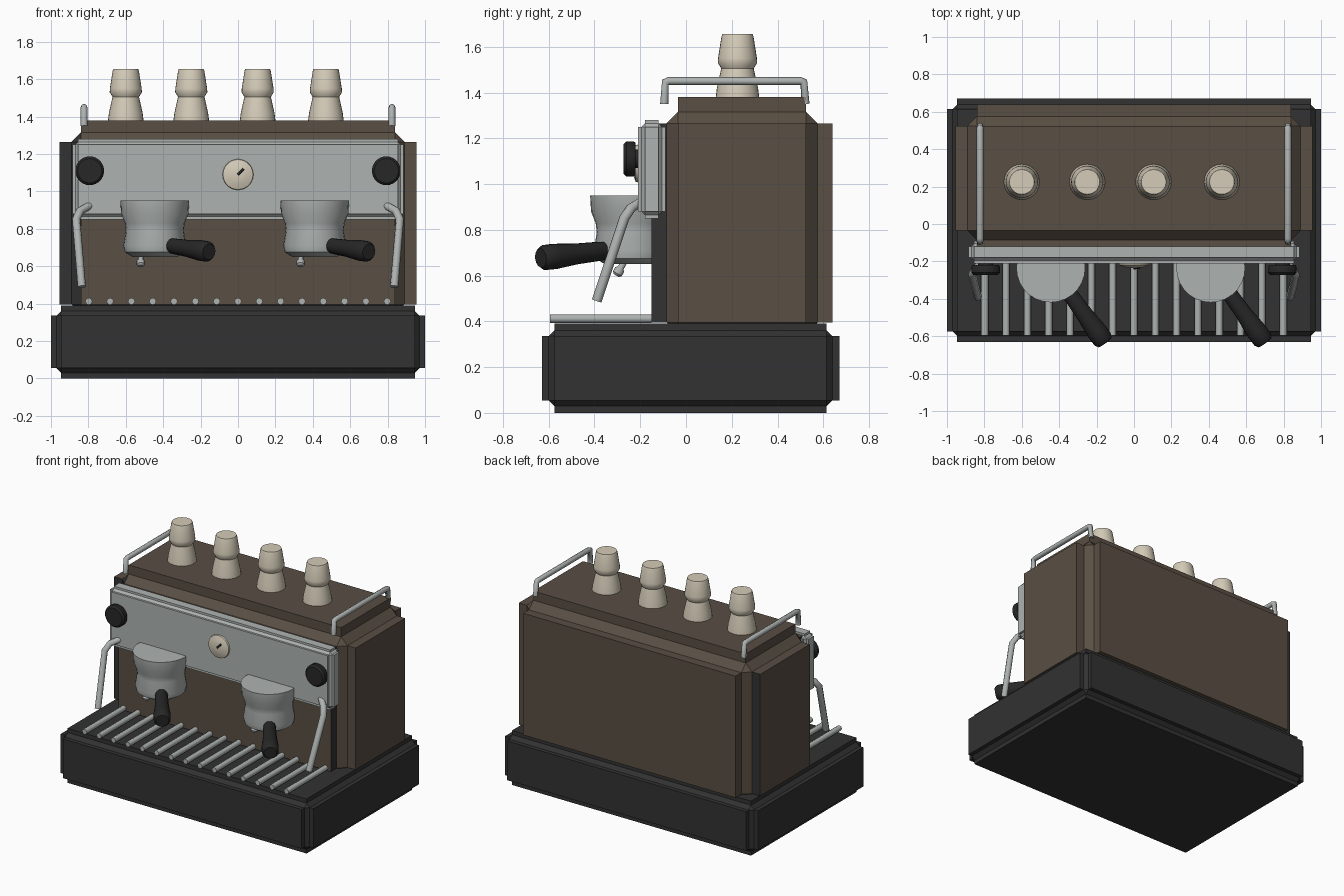
import bpy, bmesh, math
from mathutils import Vector

cube = bpy.data.objects.get("Cube")
if cube:
    bpy.data.objects.remove(cube, do_unlink=True)


def material(name, rgb):
    m = bpy.data.materials.new(name)
    m.use_nodes = True
    m.diffuse_color = (*rgb, 1)
    m.node_tree.nodes["Principled BSDF"].inputs["Base Color"].default_value = (*rgb, 1)
    return m


BROWN = material("brown enamel", (0.1, 0.077, 0.057))
DARK = material("charcoal base", (0.032, 0.032, 0.032))
BLACK = material("black rubber", (0.02, 0.02, 0.02))
STEEL = material("brushed steel", (0.42, 0.45, 0.44))
CREAM = material("cream ceramic", (0.66, 0.6, 0.48))


def finish(bm, name, *mats, smooth=None):
    bmesh.ops.recalc_face_normals(bm, faces=bm.faces)
    me = bpy.data.meshes.new(name)
    bm.to_mesh(me)
    bm.free()
    ob = bpy.data.objects.new(name, me)
    bpy.context.collection.objects.link(ob)
    for m in mats:
        me.materials.append(m)
    if smooth:
        bpy.ops.object.select_all(action='DESELECT')
        ob.select_set(True)
        bpy.context.view_layer.objects.active = ob
        bpy.ops.object.shade_smooth_by_angle(angle=math.radians(smooth))
    return ob


def panel_box(name, lo, hi, step, chamfer, *mats, rule=None):
    """Chamfered box whose six main faces are raised as panels."""
    lo, hi = Vector(lo), Vector(hi)
    mid, size = (lo + hi) / 2, hi - lo
    bm = bmesh.new()
    bmesh.ops.create_cube(bm, size=1)
    for v in bm.verts:
        v.co = Vector(v.co[i] * (size[i] - 2 * step) for i in range(3)) + mid
    bmesh.ops.bevel(bm, geom=bm.edges[:], offset=chamfer, segments=1, affect='EDGES')
    bm.normal_update()
    main = [f for f in bm.faces if max(abs(c) for c in f.normal) > 0.99]
    raised = bmesh.ops.extrude_discrete_faces(bm, faces=main)["faces"]
    bm.normal_update()
    for f in raised:
        n = f.normal.copy()
        for v in f.verts:
            v.co += n * step
    bmesh.ops.recalc_face_normals(bm, faces=bm.faces)
    bm.normal_update()
    if rule:
        for f in bm.faces:
            f.material_index = int(rule(f.calc_center_median(), f.normal))
    return finish(bm, name, *mats)


def lathe(name, profile, origin, mat, axis=(0, 0, 1), segs=28, angle=40):
    """Revolve (radius, height) points round an axis through origin."""
    bm = bmesh.new()
    pts = [(0, profile[0][1]), *profile, (0, profile[-1][1])]
    vs = [bm.verts.new((r, 0, h)) for r, h in pts]
    es = [bm.edges.new(p) for p in zip(vs, vs[1:])]
    bmesh.ops.spin(bm, geom=vs + es, cent=(0, 0, 0), axis=(0, 0, 1),
                   angle=math.tau, steps=segs)
    bmesh.ops.remove_doubles(bm, verts=bm.verts, dist=1e-4)
    rot = Vector((0, 0, 1)).rotation_difference(Vector(axis)).to_matrix()
    for v in bm.verts:
        v.co = rot @ v.co + Vector(origin)
    return finish(bm, name, mat, smooth=angle)


def tube(name, points, radius, mat):
    cu = bpy.data.curves.new(name, 'CURVE')
    cu.dimensions = '3D'
    cu.bevel_depth = radius
    cu.bevel_resolution = 2
    cu.use_fill_caps = True
    sp = cu.splines.new('POLY')
    sp.points.add(len(points) - 1)
    for p, co in zip(sp.points, points):
        p.co = (*co, 1)
    cu.materials.append(mat)
    ob = bpy.data.objects.new(name, cu)
    bpy.context.collection.objects.link(ob)
    return ob


# Base, housing and control panel
panel_box("base", (-1, -0.63, 0), (1, 0.67, 0.39), 0.03, 0.025, DARK)

BODY_X, BODY_Y, STEP = 0.955, -0.15, 0.065


def body_trim(c, n):
    side_wall = c.x < STEP - BODY_X and abs(n.y) > 0.9
    front_wall = c.y < BODY_Y + STEP and abs(n.x) > 0.9
    corner = n.x < -0.5 and n.y < -0.5
    return side_wall or front_wall or corner


panel_box("housing", (-BODY_X, BODY_Y, 0.28), (BODY_X, 0.64, 1.38), STEP, 0.05,
          BROWN, DARK, rule=body_trim)
panel_box("control_panel", (-0.885, -0.21, 0.85), (0.885, -0.09, 1.28),
          0.015, 0.015, STEEL)

# Pressure gauge and needle
FRONT = (0, -1, 0)
lathe("gauge", [(0.083, 0), (0.08, 0.012), (0.05, 0.023), (0.02, 0.027)],
      (0, -0.208, 1.09), CREAM, FRONT)
tube("gauge_needle", [(0, -0.237, 1.09), (0.03, -0.234, 1.12)], 0.006, BLACK)

# Drip grate bars
for i in range(15):
    x = (i - 7) * 0.114
    tube(f"grate_bar_{i + 1}", [(x, -0.595, 0.412), (x, -0.15, 0.412)], 0.019, STEEL)

# Stacked cups
for i, x in enumerate((-0.6, -0.25, 0.105, 0.47)):
    lathe(f"cup_stack_{i + 1}",
          [(0.095, 0), (0.09, 0.04), (0.071, 0.125), (0.086, 0.15), (0.085, 0.17),
           (0.07, 0.265), (0.066, 0.275)],
          (x, 0.225, 1.38), CREAM)

# Brew groups with spout and handle
for side, x in (("right", -0.445), ("left", 0.41)):
    lathe(f"{side}_brew_group",
          [(0.12, 0.65), (0.16, 0.675), (0.168, 0.71), (0.155, 0.79),
           (0.16, 0.83), (0.18, 0.88), (0.184, 0.95)],
          (x, -0.235, 0), STEEL)
    lathe(f"{side}_spout", [(0.012, 0), (0.022, 0.01), (0.022, 0.03), (0.014, 0.04),
                            (0.014, 0.08)],
          (x - 0.075, -0.305, 0.6), STEEL, (0, 0.5, 0.86), 12)
    start = Vector((x + 0.07, -0.33, 0.712))
    end = Vector((x + 0.29, -0.635, 0.677))
    length = (end - start).length
    lathe(f"{side}_handle",
          [(0.036, 0), (0.042, 0.06), (0.046, length * 0.5), (0.056, length * 0.8),
           (0.055, length - 0.02), (0.042, length)],
          start, BLACK, (end - start).normalized(), 16)

# Knobs, steam wands and cup rails, one per side
for side, s in (("right", -1), ("left", 1)):
    lathe(f"{side}_knob", [(0.04, 0), (0.04, 0.015), (0.07, 0.015), (0.077, 0.025),
                           (0.077, 0.055), (0.065, 0.068)],
          (s * 0.793, -0.205, 1.11), BLACK, FRONT)
    tube(f"{side}_steam_wand",
         [(s * 0.79, -0.19, 0.925), (s * 0.845, -0.24, 0.895), (s * 0.865, -0.27, 0.85),
          (s * 0.835, -0.39, 0.49)], 0.022, STEEL)
    tube(f"{side}_cup_rail",
         [(s * 0.823, -0.095, 1.35), (s * 0.823, -0.09, 1.445), (s * 0.823, -0.075, 1.45),
          (s * 0.823, 0.5, 1.45), (s * 0.823, 0.515, 1.445), (s * 0.823, 0.522, 1.35)],
         0.018, STEEL)
